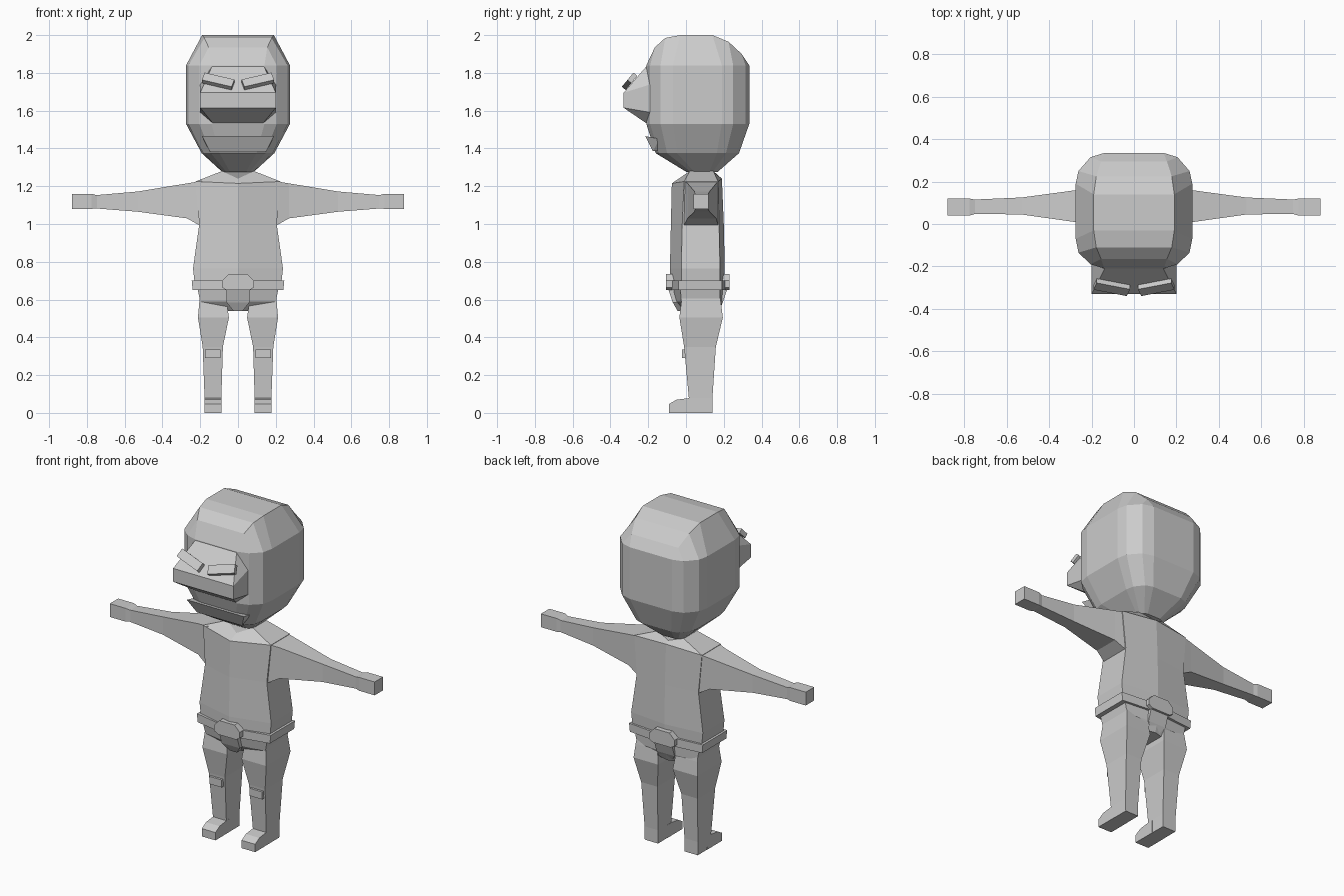
import bpy, bmesh
from mathutils import Vector

if "Cube" in bpy.data.objects:
    bpy.data.objects.remove(bpy.data.objects["Cube"])

grey = bpy.data.materials.new("plain grey")
grey.diffuse_color = (0.6, 0.6, 0.6, 1)
grey.use_nodes = True
grey.node_tree.nodes["Principled BSDF"].inputs["Base Color"].default_value = grey.diffuse_color


def finish(name, bm):
    bmesh.ops.remove_doubles(bm, verts=bm.verts, dist=0.0005)
    bmesh.ops.recalc_face_normals(bm, faces=bm.faces)
    mesh = bpy.data.meshes.new(name)
    bm.to_mesh(mesh)
    bm.free()
    mesh.materials.append(grey)
    ob = bpy.data.objects.new(name, mesh)
    bpy.context.collection.objects.link(ob)
    return ob


def loft(name, rings):
    """Skin closed rings of equal length and cap both ends."""
    bm = bmesh.new()
    rows = [[bm.verts.new(p) for p in r] for r in rings]
    n = len(rows[0])
    for a, b in zip(rows, rows[1:]):
        for i in range(n):
            j = (i + 1) % n
            bm.faces.new((a[i], a[j], b[j], b[i]))
    bm.faces.new(rows[0])
    bm.faces.new(rows[-1])
    return finish(name, bm)


def hull(name, pts):
    bm = bmesh.new()
    vs = [bm.verts.new(p) for p in pts]
    bmesh.ops.convex_hull(bm, input=vs)
    bmesh.ops.dissolve_limit(bm, angle_limit=0.02, verts=bm.verts, edges=bm.edges)
    return finish(name, bm)


def both(pts):
    return [(s * x, y, z) for s in (1, -1) for x, y, z in pts]


def box(x0, x1, y0, y1, z0, z1):
    return [(x, y, z) for x in (x0, x1) for y in (y0, y1) for z in (z0, z1)]


def rect_z(z, x0, x1, y0, y1):
    return [(x0, y0, z), (x1, y0, z), (x1, y1, z), (x0, y1, z)]


def rect_x(x, y0, y1, z0, z1):
    return [(x, y0, z0), (x, y1, z0), (x, y1, z1), (x, y0, z1)]


# Helmet: rounded wall rings, with a crown strip running front to back
outline = [(.14, -.21), (.205, -.19), (.262, -.135), (.275, -.07),
           (.275, .19), (.262, .25), (.205, .315), (.14, .335)]
crown = [(.14, -.21, 1.84), (.155, -.165, 1.935), (.178, -.11, 1.985),
         (.19, -.03, 2), (.19, .14, 2), (.178, .225, 1.965),
         (.155, .295, 1.9), (.14, .335, 1.84)]


def head_ring(z, sx, sy, cy):
    half = [(x * sx, cy + (y - .0625) * sy, z) for x, y in outline]
    return half + [(-x, y, z) for x, y, z in reversed(half)]


bm = bmesh.new()
rings = [[bm.verts.new(p) for p in head_ring(*a)] for a in
         ((1.84, 1, 1, .0625), (1.53, 1, 1, .0625),
          (1.375, .7, .81, .06), (1.275, .3, .3, .085))]
n = len(rings[0])
for a, b in zip(rings, rings[1:]):
    for i in range(n):
        j = (i + 1) % n
        bm.faces.new((a[i], a[j], b[j], b[i]))
bm.faces.new(rings[-1])
top = {}
for s in (1, -1):
    wall = rings[0][:8] if s == 1 else rings[0][:7:-1]
    row = [wall[0]] + [bm.verts.new((s * x, y, z)) for x, y, z in crown[1:7]] + [wall[7]]
    top[s] = row
    for i in range(7):
        face = []
        for v in (wall[i], wall[i + 1], row[i + 1], row[i]):
            if v not in face:
                face.append(v)
        bm.faces.new(face)
for i in range(7):
    bm.faces.new((top[1][i], top[1][i + 1], top[-1][i + 1], top[-1][i]))
finish("helmet", bm)

# Face wedge, chin guard and slanted eye plates
hull("face_wedge", both([(.135, -.205, 1.84), (.2, -.33, 1.695), (.2, -.33, 1.615),
                         (.2, -.185, 1.74), (.2, -.185, 1.59), (.13, -.205, 1.53)]))
hull("chin_guard", both([(.19, -.215, 1.465), (.185, -.14, 1.45),
                         (.15, -.175, 1.385), (.14, -.13, 1.39)]))
down = Vector((0, -.12, -.145)).normalized()
out = Vector((0, -.145, .12)).normalized()
for s, side in ((1, "right"), (-1, "left")):
    u = (Vector((s, 0, 0)) - down * .3).normalized()
    v = u.cross(out)
    c = Vector((s * .105, -.292, 1.75))
    hull("eye_plate_" + side, [c + u * a * .082 + v * b * .026 + out * d
                               for a in (-1, 1) for b in (-1, 1) for d in (-.005, .022)])


# Torso: creased along the centre of the chest and back
def body_ring(x, z, front, y0, y1, back, zf=None, zb=None):
    zf, zb = zf or z, zb or z
    return [(0, front, zf), (x, y0, z), (x, y1, z),
            (0, back, zb), (-x, y1, z), (-x, y0, z)]


loft("torso", [body_ring(.23, .69, -.085, -.025, .18, .2),
               body_ring(.238, .765, -.085, -.025, .18, .205),
               body_ring(.205, 1.0, -.08, -.02, .175, .2),
               body_ring(.225, 1.225, -.075, -.01, .17, .19, 1.215, 1.24),
               body_ring(.085, 1.28, -.015, .02, .145, .17, 1.24, 1.255)])
loft("belt", [body_ring(.24, .65, -.09, -.04, .19, .215),
              body_ring(.245, .70, -.09, -.04, .19, .215)])
loft("pelvis", [body_ring(.215, .66, -.08, -.03, .18, .2),
                body_ring(.2, .59, -.06, -.025, .18, .195),
                body_ring(.08, .54, -.02, 0, .16, .18)])

# Belt buckle and hanging flap, front and back
for name, y, d in (("front", -.085, -1), ("back", .21, 1)):
    hull("buckle_" + name, both([(x, y + d * t, z) for t in (-.03, .02)
                                 for x, z in ((.085, .7), (.05, .735), (.085, .665), (.06, .65))]))
    hull("flap_" + name, both([(x, y + d * (t - k), z) for t in (-.03, .01)
                               for x, z, k in ((.06, .66, 0), (.06, .585, .025), (.025, .54, .05))]))

for s, side in ((1, "right"), (-1, "left")):
    # Arm and hand
    loft("arm_" + side, [rect_x(s * .19, -.015, .172, .985, 1.228),
                         rect_x(s * .27, .008, .16, 1.03, 1.215),
                         rect_x(s * .53, .045, .125, 1.065, 1.172),
                         rect_x(s * .76, .048, .115, 1.083, 1.152)])
    loft("hand_" + side, [rect_x(s * .74, .05, .113, 1.085, 1.15),
                          rect_x(s * .775, .04, .12, 1.08, 1.16),
                          rect_x(s * .88, .04, .12, 1.08, 1.16)])
    # Leg, foot and knee pad
    loft("leg_" + side, [rect_z(.64, s * .06, s * .2, -.02, .175),
                         rect_z(.585, s * .06, s * .205, -.025, .185),
                         rect_z(.505, s * .048, s * .212, -.035, .195),
                         rect_z(.35, s * .08, s * .187, -.01, .158),
                         rect_z(.08, s * .088, s * .177, .015, .14),
                         rect_z(0, s * .088, s * .176, .015, .14)])
    loft("foot_" + side, [[(x * s, y, z) for y, z in
                           ((.05, 0), (-.09, 0), (-.09, .047), (-.05, .07), (.015, .078), (.05, .078))]
                          for x in (.087, .177)])
    hull("knee_pad_" + side, box(s * .093, s * .175, -.022, .02, .29, .335))
